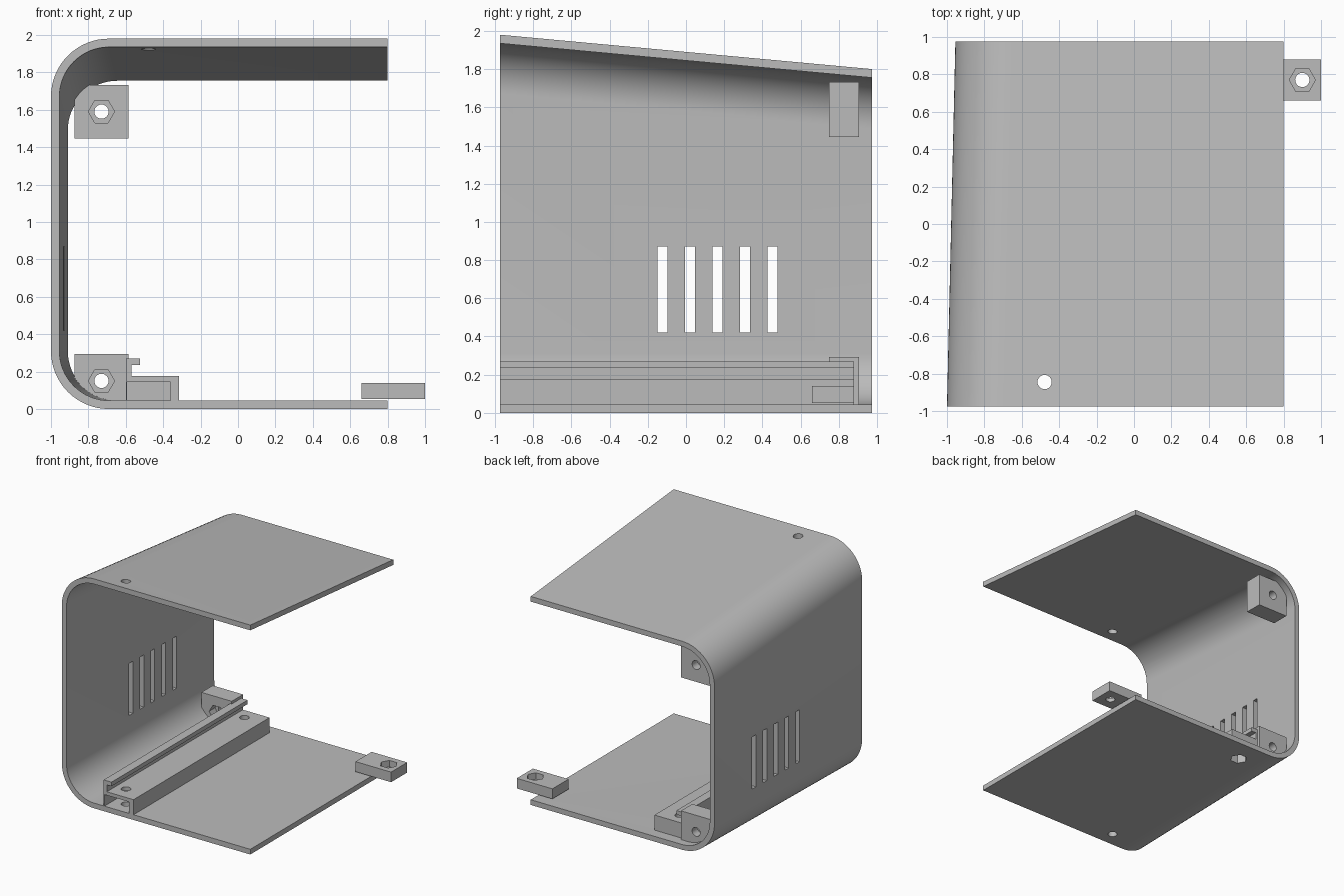
import bpy, bmesh, math

if "Cube" in bpy.data.objects:
    bpy.data.objects.remove(bpy.data.objects["Cube"], do_unlink=True)

grey = bpy.data.materials.new("plain grey")
grey.use_nodes = True
GREY = (0.5, 0.5, 0.5, 1)
grey.diffuse_color = GREY
grey.node_tree.nodes["Principled BSDF"].inputs["Base Color"].default_value = GREY

FRONT, BACK = -0.975, 0.975
WALL, RADIUS, OPEN_X = 0.045, 0.31, 0.8


def loft(name, ring_a, ring_b):
    """Closed solid between two matching outlines."""
    bm = bmesh.new()
    a = [bm.verts.new(p) for p in ring_a]
    b = [bm.verts.new(p) for p in ring_b]
    bm.faces.new(a)
    bm.faces.new(b)
    for i in range(len(a)):
        j = (i + 1) % len(a)
        bm.faces.new((a[i], a[j], b[j], b[i]))
    bmesh.ops.recalc_face_normals(bm, faces=bm.faces[:])
    mesh = bpy.data.meshes.new(name)
    bm.to_mesh(mesh)
    bm.free()
    mesh.materials.append(grey)
    obj = bpy.data.objects.new(name, mesh)
    bpy.context.collection.objects.link(obj)
    return obj


def prism(name, outline, axis, start, end):
    """Extrude a flat outline along one axis."""
    place = {"x": lambda u, v, t: (t, u, v),
             "y": lambda u, v, t: (u, t, v),
             "z": lambda u, v, t: (u, v, t)}[axis]
    return loft(name, [place(u, v, start) for u, v in outline],
                [place(u, v, end) for u, v in outline])


def rect(u0, u1, v0, v1):
    return [(u0, v0), (u1, v0), (u1, v1), (u0, v1)]


def ngon(u, v, r, n):
    return [(u + r * math.cos(math.tau * i / n), v + r * math.sin(math.tau * i / n))
            for i in range(n)]


def combine(obj, tools, operation="DIFFERENCE"):
    """Apply booleans, then remove the tools."""
    for tool in tools:
        mod = obj.modifiers.new("cut", "BOOLEAN")
        mod.operation, mod.solver, mod.object = operation, "EXACT", tool
    bpy.context.view_layer.update()
    graph = bpy.context.evaluated_depsgraph_get()
    mesh = bpy.data.meshes.new_from_object(obj.evaluated_get(graph))
    obj.modifiers.clear()
    obj.data = mesh
    for tool in tools:
        bpy.data.objects.remove(tool, do_unlink=True)


def bend(y, inset):
    """Rounded C line at depth y, from the lower to the upper open edge."""
    t = (y - FRONT) / (BACK - FRONT)
    left, top = -1 + 0.045 * t, 1.98 - 0.18 * t
    cx, r, steps = left + RADIUS, RADIUS - inset, 16
    line = [(OPEN_X, y, inset)]
    for cz, first in ((RADIUS, 1.5), (top - RADIUS, 1.0)):
        for i in range(steps + 1):
            a = math.pi * (first - 0.5 * i / steps)
            line.append((cx + r * math.cos(a), y, cz + r * math.sin(a)))
    return line + [(OPEN_X, y, top - inset)]


def shell_ring(y):
    return bend(y, 0) + bend(y, WALL)[::-1]


def screw_hole(u, v, axis, start, end):
    return prism("hole", ngon(u, v, 0.038, 32), axis, start, end)


def nut_pocket(u, v, axis, start, end):
    return prism("pocket", ngon(u, v, 0.07, 6), axis, start, end)


RAIL_X, SCREW_Y, NUT_Y = -0.478, -0.845, 0.77

# Tapered wraparound shell with vents and screw holes
shell = loft("shell", shell_ring(FRONT), shell_ring(BACK))
vents = [prism("vent", rect(c - 0.025, c + 0.025, 0.42, 0.87), "x", -1.1, -0.8)
         for c in (-0.123 + 0.144 * i for i in range(5))]
combine(shell, vents + [screw_hole(RAIL_X, SCREW_Y, "z", -0.1, 2.1),
                        nut_pocket(RAIL_X, NUT_Y, "z", -0.1, 0.1)])

# Panel rail with a hooked lip, front slot and rear nut pocket
rail = prism("panel_rail", [(-0.6, 0.04), (-0.315, 0.04), (-0.315, 0.175), (-0.57, 0.175),
                            (-0.57, 0.235), (-0.525, 0.235), (-0.525, 0.27), (-0.6, 0.27)],
             "y", FRONT, 0.88)
combine(rail, [prism("slot", rect(-0.593, -0.36, 0.0, 0.145), "y", -1.1, -0.72),
               screw_hole(RAIL_X, SCREW_Y, "z", -0.1, 0.4),
               screw_hole(RAIL_X, NUT_Y, "z", -0.1, 0.4),
               nut_pocket(RAIL_X, NUT_Y, "z", -0.1, 0.1)])

# Corner blocks, trimmed to the shell curve, each with a nut pocket
parts = [shell, rail]
for name, low in (("lower_corner_block", 0.005), ("upper_corner_block", 1.445)):
    block = prism(name, rect(-0.875, -0.585, low, low + 0.288), "y", 0.75, 0.905)
    core = loft("core", bend(FRONT, 0.02), bend(BACK, 0.02))
    combine(block, [core], "INTERSECT")
    z = low + 0.145
    combine(block, [screw_hole(-0.73, z, "y", 0.6, 1.1),
                    nut_pocket(-0.73, z, "y", 0.6, 0.83)])
    parts.append(block)

# Side fixing tab
tab = prism("side_tab", rect(0.66, 1.0, 0.66, 0.88), "z", 0.053, 0.14)
combine(tab, [screw_hole(0.9, NUT_Y, "z", -0.1, 0.3),
              nut_pocket(0.9, NUT_Y, "z", 0.085, 0.3)])
parts.append(tab)

# Smooth the bends and keep the corners crisp
bpy.ops.object.select_all(action="DESELECT")
for part in parts:
    part.select_set(True)
bpy.context.view_layer.objects.active = shell
bpy.ops.object.shade_smooth_by_angle(angle=math.radians(25))
